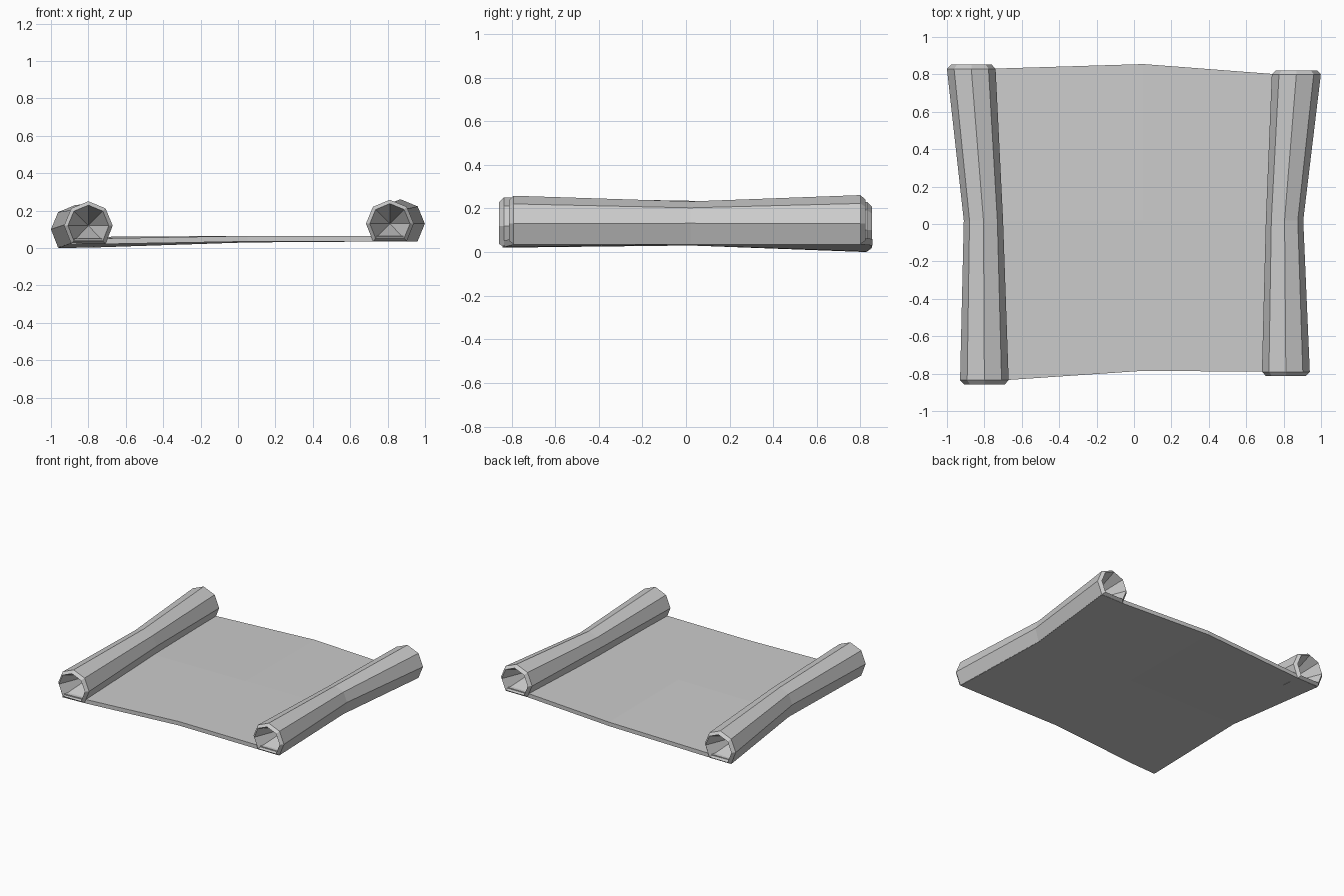
import bpy, bmesh
from math import sin, cos, radians

if "Cube" in bpy.data.objects:
    bpy.data.objects.remove(bpy.data.objects["Cube"])

# unit roll outline: octagon with a point on top and a flat underside
ANGLES = [90, 45, 0, -45, 225, 180, 135]


def finish(bm, name):
    bmesh.ops.recalc_face_normals(bm, faces=bm.faces)
    mesh = bpy.data.meshes.new(name)
    bm.to_mesh(mesh)
    bm.free()
    obj = bpy.data.objects.new(name, mesh)
    bpy.context.collection.objects.link(obj)
    return obj


def roll(name, stations):
    """Stations run front to back: (centre x, y, centre z, radius, floor z)."""
    bm = bmesh.new()

    def ring(x, y, z, r, floor, scale=1.0):
        out = []
        for a in ANGLES:
            px, pz = r * scale * cos(radians(a)), r * scale * sin(radians(a))
            pz = z + pz if a not in (-45, 225) else z + (floor - z) * scale
            out.append(bm.verts.new((x + px, y, pz)))
        return out

    def bridge(a, b):
        for i in range(len(a)):
            j = (i + 1) % len(a)
            bm.faces.new((a[i], a[j], b[j], b[i]))

    rings = [ring(*s) for s in stations]
    for a, b in zip(rings, rings[1:]):
        bridge(a, b)
    # raised rim and deep conical hollow at each end
    for end, s, d in ((rings[0], stations[0], -1), (rings[-1], stations[-1], 1)):
        x, y, z, r, floor = s
        rim = ring(x, y + d * 0.022, z, r, floor, 0.84)
        bridge(end, rim)
        tip = bm.verts.new((x, y - d * 0.25, z))
        for i in range(len(rim)):
            bm.faces.new((rim[i], rim[(i + 1) % len(rim)], tip))
    return finish(bm, name)


roll("left_roll", [(-0.80, -0.835, 0.12, 0.13, 0.022),
                   (-0.805, 0.02, 0.13, 0.105, 0.032),
                   (-0.87, 0.83, 0.10, 0.13, 0.002)])
roll("right_roll", [(0.812, -0.79, 0.13, 0.128, 0.037),
                    (0.805, 0.02, 0.132, 0.10, 0.037),
                    (0.868, 0.80, 0.13, 0.131, 0.037)])

# sheet: rows front to back, each point (x, y, underside z)
ROWS = [
    [(-0.89, -0.842, 0.02), (-0.69, -0.835, 0.022), (0.05, -0.785, 0.035),
     (0.72, -0.79, 0.035), (0.90, -0.79, 0.035)],
    [(-0.88, 0.02, 0.03), (-0.73, 0.02, 0.03), (0.05, 0.02, 0.035),
     (0.73, 0.02, 0.035), (0.875, 0.02, 0.035)],
    [(-0.96, 0.825, 0.0), (-0.77, 0.83, 0.003), (0.05, 0.855, 0.03),
     (0.77, 0.80, 0.035), (0.96, 0.80, 0.035)],
]
bm = bmesh.new()
grid = [[bm.verts.new(p) for p in row] for row in ROWS]
for r in range(2):
    for c in range(4):
        bm.faces.new((grid[r][c], grid[r][c + 1], grid[r + 1][c + 1], grid[r + 1][c]))
bottom = bm.faces[:]
top = bmesh.ops.extrude_face_region(bm, geom=bottom, use_keep_orig=True)
bmesh.ops.translate(bm, vec=(0, 0, 0.03),
                    verts=[g for g in top["geom"] if isinstance(g, bmesh.types.BMVert)])
finish(bm, "sheet")
